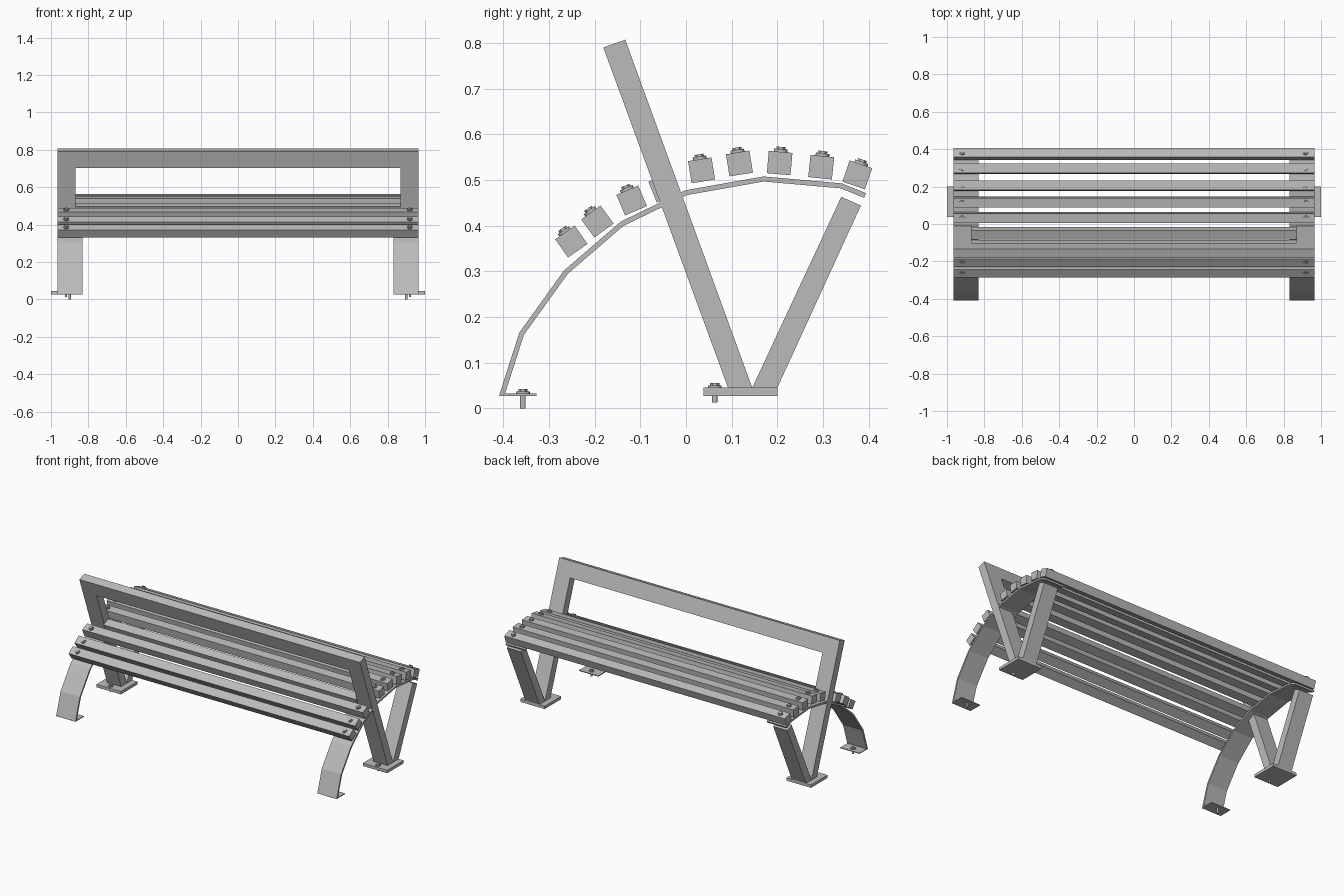
import bpy, bmesh, math
from mathutils import Vector, Matrix

cube = bpy.data.objects.get("Cube")
if cube:
    bpy.data.objects.remove(cube, do_unlink=True)

grey = bpy.data.materials.new("bench grey")
grey.use_nodes = True
grey.diffuse_color = (0.5, 0.5, 0.5, 1)
grey.node_tree.nodes["Principled BSDF"].inputs["Base Color"].default_value = (0.5, 0.5, 0.5, 1)


def finish(name, bm):
    bmesh.ops.recalc_face_normals(bm, faces=bm.faces)
    mesh = bpy.data.meshes.new(name)
    bm.to_mesh(mesh)
    bm.free()
    mesh.materials.append(grey)
    obj = bpy.data.objects.new(name, mesh)
    bpy.context.collection.objects.link(obj)
    return obj


def solid(name, loop_a, loop_b):
    """Closed solid between two matching outlines."""
    bm = bmesh.new()
    a = [bm.verts.new(p) for p in loop_a]
    b = [bm.verts.new(p) for p in loop_b]
    bm.faces.new(a)
    bm.faces.new(b[::-1])
    for i in range(len(a)):
        j = (i + 1) % len(a)
        bm.faces.new((a[i], b[i], b[j], a[j]))
    return finish(name, bm)


def prism(name, profile, x0, x1):
    """Side profile of (y, z) points extruded along x."""
    return solid(name, [(x0, y, z) for y, z in profile], [(x1, y, z) for y, z in profile])


def rect(y0, y1, z0, z1):
    return [(y0, z0), (y1, z0), (y1, z1), (y0, z1)]


def bolt(name, x, y, z, angle=0, shank=0):
    """Washer, hex head and optional shank, seated at the given point."""
    bm = bmesh.new()
    parts = [(0.015, 0, 0.006, 16), (0.010, 0.006, 0.011, 6)]
    if shank:
        parts.append((0.006, -shank, 0, 12))
    for radius, low, high, sides in parts:
        bmesh.ops.create_cone(bm, cap_ends=True, segments=sides, radius1=radius, radius2=radius,
                              depth=high - low, matrix=Matrix.Translation((0, 0, (low + high) / 2)))
    obj = finish(name, bm)
    obj.location = (x, y, z)
    obj.rotation_euler.x = angle


def ribbon(path, thickness):
    """Outline of constant thickness around an open path."""
    pts = [Vector(p) for p in path]
    upper, lower = [], []
    for i, p in enumerate(pts):
        before = (p - pts[i - 1]).normalized() if i else (pts[1] - p).normalized()
        after = (pts[i + 1] - p).normalized() if i < len(pts) - 1 else before
        t = (before + after).normalized()
        off = Vector((-t.y, t.x)) * thickness / 2 / t.dot(after)
        upper.append(p + off)
        lower.append(p - off)
    return upper + lower[::-1]


# Leaning back frame: two posts and a top rail in one piece
outer, inner = 0.965, 0.868
outline = [(-outer, 0), (-outer, 1), (outer, 1), (outer, 0),
           (inner, 0), (inner, 0.883), (-inner, 0.883), (-inner, 0)]


def frame_face(bottom, top):
    b, t = Vector(bottom), Vector(top)
    return [(x, *b.lerp(t, s)) for x, s in outline]


solid("back_frame", frame_face((0.092, 0.045), (-0.181, 0.79)),
      frame_face((0.145, 0.045), (-0.133, 0.807)))

# Curved support bands, legs, foot plates and anchor bolts on both sides
band_path = [(-0.403, 0.029), (-0.36, 0.163), (-0.263, 0.298), (-0.14, 0.404),
             (0, 0.472), (0.17, 0.502), (0.34, 0.487), (0.392, 0.466)]
leg_profile = [(0.145, 0.045), (0.2, 0.045), (0.383, 0.444), (0.34, 0.463)]
for side, s in (("left", 1), ("right", -1)):
    prism(side + "_support_band", ribbon(band_path, 0.011), s * 0.832, s * outer)
    prism(side + "_front_foot", rect(-0.408, -0.327, 0.027, 0.032), s * 0.832, s * outer)
    prism(side + "_back_leg", leg_profile, s * inner, s * outer)
    prism(side + "_base_plate", rect(0.038, 0.2, 0.027, 0.045), s * 0.832, s)
    bolt(side + "_front_anchor", s * 0.9, -0.357, 0.031, shank=0.031)
    bolt(side + "_back_anchor", s * 0.92, 0.063, 0.044, shank=0.031)

# Seat slats: centre y, centre z, tilt in degrees
slats = [(-0.251, 0.365, 35), (-0.194, 0.409, 36), (-0.119, 0.455, 23),
         (-0.049, 0.483, 22), (0.034, 0.521, 9), (0.117, 0.536, 9),
         (0.205, 0.537, -5), (0.296, 0.528, -6), (0.375, 0.511, -19)]
width, height = 0.052, 0.049
for i, (y, z, tilt) in enumerate(slats, 1):
    a = math.radians(tilt)
    between_posts = i == 4
    half = inner if between_posts else outer
    slat = prism(f"slat_{i}", rect(-width / 2, width / 2, -height / 2, height / 2), -half, half)
    slat.location = (0, y, z)
    slat.rotation_euler.x = a
    if not between_posts:
        for side, s in (("left", 1), ("right", -1)):
            bolt(f"slat_{i}_{side}_bolt", s * 0.918,
                 y - math.sin(a) * height / 2, z + math.cos(a) * height / 2, a)
